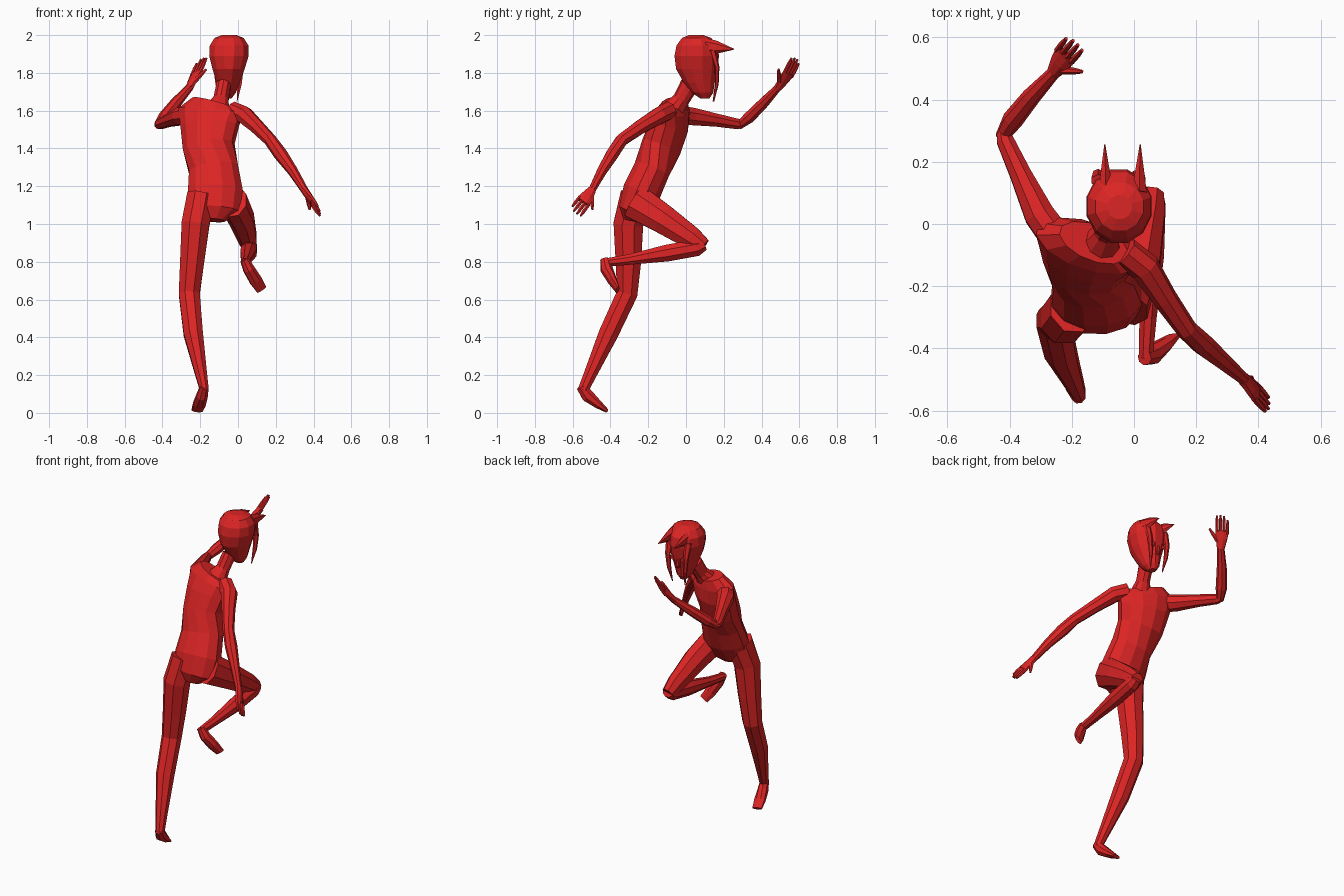
import bpy, bmesh, math
from mathutils import Vector as V

red = bpy.data.materials.new("red")
red.diffuse_color = (0.72, 0.018, 0.018, 1)


def loft(name, rings, side=(1, 0, 0), n=8, axis=None):
    """Closed tube through rings (x, y, z, half width, half depth[, side vector])."""
    bm = bmesh.new()
    pts = [V(r[:3]) for r in rings]
    loops = []
    for i, r in enumerate(rings):
        t = V(axis) if axis else pts[min(i + 1, len(pts) - 1)] - pts[max(i - 1, 0)]
        t.normalize()
        s = V(r[5]) if len(r) > 5 else V(side)
        s = (s - t * s.dot(t)).normalized()
        d = t.cross(s)
        loops.append([bm.verts.new(pts[i] + s * r[3] * math.cos(a) + d * r[4] * math.sin(a))
                      for a in (2 * math.pi * (k + 0.5) / n for k in range(n))])
    for a, b in zip(loops, loops[1:]):
        for k in range(n):
            bm.faces.new((a[k], a[(k + 1) % n], b[(k + 1) % n], b[k]))
    bm.faces.new(loops[0])
    bm.faces.new(loops[-1])
    bmesh.ops.recalc_face_normals(bm, faces=bm.faces)
    me = bpy.data.meshes.new(name)
    bm.to_mesh(me)
    bm.free()
    me.materials.append(red)
    ob = bpy.data.objects.new(name, me)
    bpy.context.collection.objects.link(ob)
    return ob


def hand(name, wrist, knuckle, tip, spread, thumb):
    """Flat palm, four fingers fanned along spread, and a thumb."""
    w, k, t, s = V(wrist), V(knuckle), V(tip), V(spread).normalized()
    m = w.lerp(k, 0.55)
    loft(name + "_palm", [(*w, .024, .02), (*m, .036, .018), (*k, .042, .013)], s)
    for i in range(4):
        o = (i - 1.5) / 1.5
        a = k + s * o * .031 - (t - k) * .15
        b = t + s * o * .033 - (t - k) * (.12 * abs(o) + (.12 if i == 0 else 0))
        loft(f"{name}_finger_{i + 1}", [(*a, .010, .011), (*a.lerp(b, .6), .010, .010),
                                        (*b, .006, .006)], s, 6)
    a = w.lerp(k, .35) + s * .02
    b = V(thumb)
    loft(name + "_thumb", [(*a, .014, .014), (*a.lerp(b, .6), .011, .011), (*b, .006, .006)], s, 6)


# Torso, leaning forward with the shoulders twisted
tw = (1, -.3, 0)
loft("torso", [(-.13, -.285, 1.02, .06, .05), (-.125, -.275, 1.07, .14, .085),
               (-.12, -.235, 1.17, .15, .105), (-.13, -.18, 1.29, .135, .10),
               (-.155, -.13, 1.41, .14, .105, tw), (-.15, -.09, 1.52, .16, .10, tw),
               (-.145, -.07, 1.595, .18, .08, tw), (-.13, -.06, 1.64, .12, .06, tw)], n=12)
loft("neck", [(-.11, -.07, 1.60, .07, .06), (-.09, -.025, 1.66, .042, .045),
              (-.075, .02, 1.74, .04, .05)], n=10)

# Head with spiked fringe, eyes, nose and hanging locks
loft("head", [(-.055, .10, 1.665, .022, .025), (-.055, .088, 1.695, .045, .058),
              (-.052, .07, 1.75, .064, .085), (-.05, .057, 1.82, .088, .113),
              (-.048, .057, 1.89, .108, .122), (-.047, .058, 1.945, .106, .112),
              (-.047, .056, 1.985, .08, .08), (-.047, .054, 2.0, .04, .04)],
     n=12, axis=(0, 0, 1))
for s, nm in ((-1, "left"), (1, "right")):
    x = -.037 + s * .055
    loft(nm + "_fringe_spike", [(x, .10, 1.945, .026, .04), (x, .16, 1.935, .018, .035),
                                (x + s * .002, .255, 1.925, .002, .002)], n=6)
    x = -.05 + s * .065
    loft(nm + "_hair_lock", [(x, .14, 1.92, .025, .02), (x, .165, 1.83, .018, .012),
                             (x - s * .008, .163, 1.74, .014, .010),
                             (x - s * .02, .145, 1.648, .002, .004)], n=6)
    x = -.05 + s * .034
    loft(nm + "_eye", [(x, .152, 1.81, .02, .017), (x, .161, 1.81, .017, .014)], n=10)
loft("nose", [(-.052, .155, 1.81, .006, .008), (-.052, .163, 1.765, .012, .012),
              (-.052, .15, 1.75, .008, .006)], n=6)

# Standing leg
loft("standing_leg", [(-.195, -.265, 1.15, .08, .09), (-.225, -.305, 1.0, .08, .085),
                      (-.243, -.305, .8, .069, .073), (-.258, -.312, .63, .06, .06),
                      (-.237, -.41, .42, .055, .056), (-.198, -.50, .22, .035, .038),
                      (-.178, -.545, .12, .025, .03)])
loft("standing_foot", [(-.177, -.555, .14, .024, .028), (-.19, -.52, .09, .032, .036),
                       (-.205, -.465, .045, .036, .024), (-.217, -.42, .012, .032, .011)])

# Raised leg, knee folded
loft("raised_thigh", [(-.025, -.27, 1.12, .075, .10), (.02, -.12, 1.025, .07, .083),
                      (.05, .03, .925, .053, .065), (.06, .095, .88, .04, .045)])
loft("raised_shin", [(.06, .10, .89, .036, .03), (.06, .06, .875, .045, .048),
                     (.055, -.1, .846, .045, .048), (.045, -.3, .812, .03, .03),
                     (.038, -.43, .795, .024, .024)])
loft("raised_foot", [(.034, -.43, .812, .024, .025), (.058, -.42, .76, .032, .034),
                     (.095, -.39, .70, .036, .024), (.125, -.362, .652, .03, .011)],
     side=(1, .2, .6))

# Arm reaching forward
loft("forward_upper_arm", [(-.24, -.06, 1.58, .055, .055), (-.305, .03, 1.57, .052, .05),
                           (-.365, .16, 1.55, .037, .037), (-.415, .27, 1.53, .03, .03),
                           (-.422, .30, 1.53, .02, .024)])
loft("forward_forearm", [(-.425, .28, 1.52, .022, .022), (-.39, .335, 1.565, .034, .033),
                         (-.33, .41, 1.64, .03, .03), (-.255, .49, 1.725, .021, .02)])
hand("forward_hand", (-.258, .487, 1.72), (-.22, .545, 1.80), (-.187, .585, 1.878),
     (.045, -.04, .018), (-.167, .49, 1.82))

# Arm trailing backward
loft("trailing_upper_arm", [(-.03, -.09, 1.60, .05, .05), (.035, -.14, 1.575, .05, .048),
                            (.10, -.24, 1.515, .04, .04), (.17, -.34, 1.445, .034, .035),
                            (.225, -.39, 1.37, .037, .036), (.29, -.445, 1.28, .028, .028),
                            (.355, -.50, 1.175, .02, .02)])
hand("trailing_hand", (.352, -.498, 1.18), (.395, -.545, 1.115), (.435, -.588, 1.058),
     (.005, .04, -.035), (.38, -.495, 1.075))
